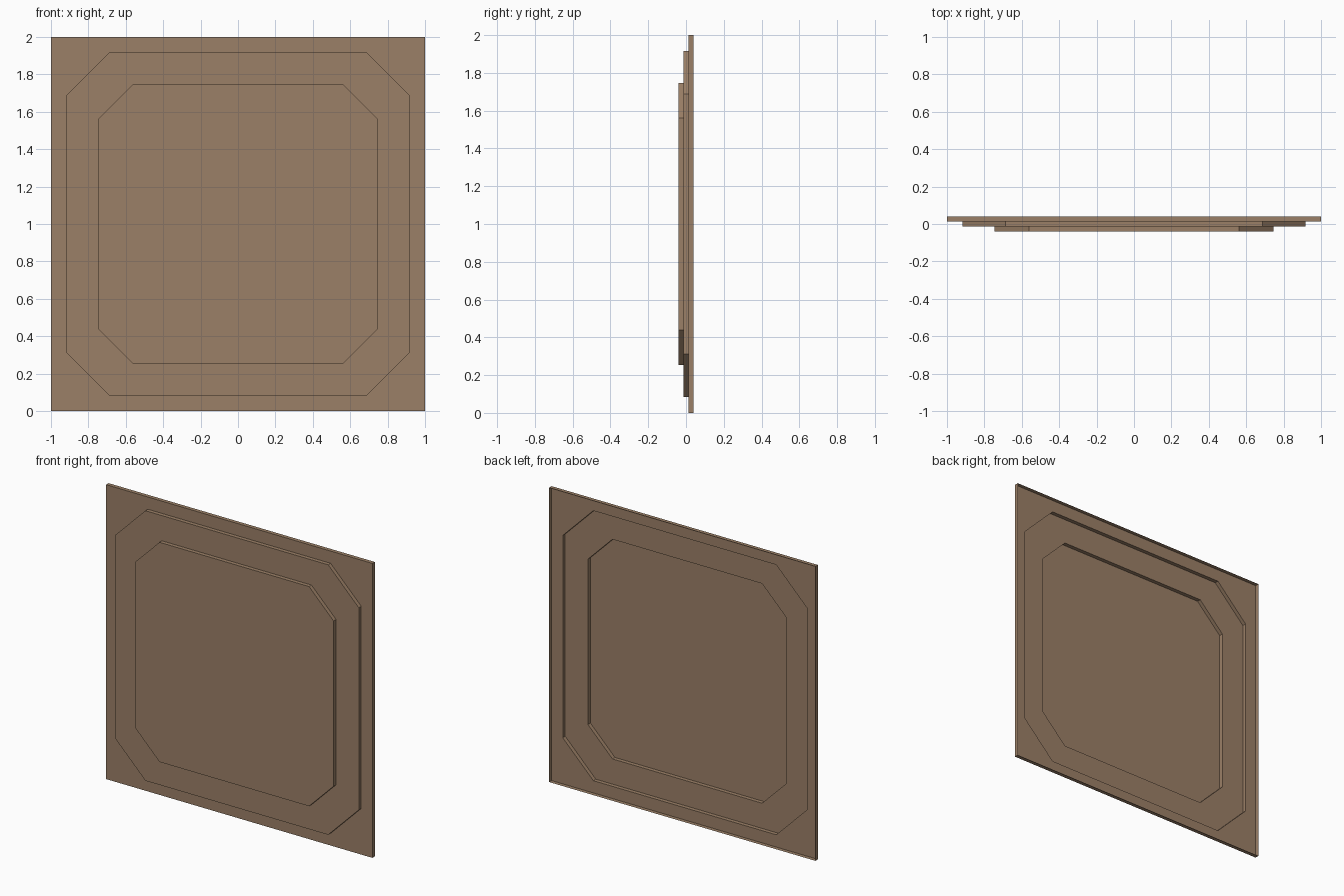
import bpy
import bmesh

if "Cube" in bpy.data.objects:
    bpy.data.objects.remove(bpy.data.objects["Cube"])

# single flat brown
brown = bpy.data.materials.new("brown")
brown.diffuse_color = (0.33, 0.216, 0.136, 1.0)
brown.use_nodes = True
brown.node_tree.nodes["Principled BSDF"].inputs["Base Color"].default_value = brown.diffuse_color


def loop(bm, half, flat, y):
    """Chamfered square facing -y, counter-clockwise seen from the front."""
    pts = [(-flat, -half), (flat, -half), (half, -flat), (half, flat),
           (flat, half), (-flat, half), (-half, flat), (-half, -flat)]
    return [bm.verts.new((x, y, z + 1.0)) for x, z in pts]


bm = bmesh.new()

# pressed sheet, open at the back: rim, border, step, ledge, step
rings = [(1.0, 1.0, 0.04), (1.0, 1.0, 0.0133),
         (0.917, 0.687, 0.0133), (0.917, 0.687, -0.0133),
         (0.746, 0.562, -0.0133), (0.746, 0.562, -0.04)]
loops = [loop(bm, *r) for r in rings]
for a, b in zip(loops, loops[1:]):
    for i in range(8):
        j = (i + 1) % 8
        bm.faces.new((a[i], a[j], b[j], b[i]))

# raised centre panel
bm.faces.new(loops[-1])

# merge the doubled square corners
bmesh.ops.remove_doubles(bm, verts=bm.verts[:], dist=1e-5)

mesh = bpy.data.meshes.new("stepped_panel")
bm.to_mesh(mesh)
bm.free()
mesh.materials.append(brown)
panel = bpy.data.objects.new("stepped_panel", mesh)
bpy.context.collection.objects.link(panel)
